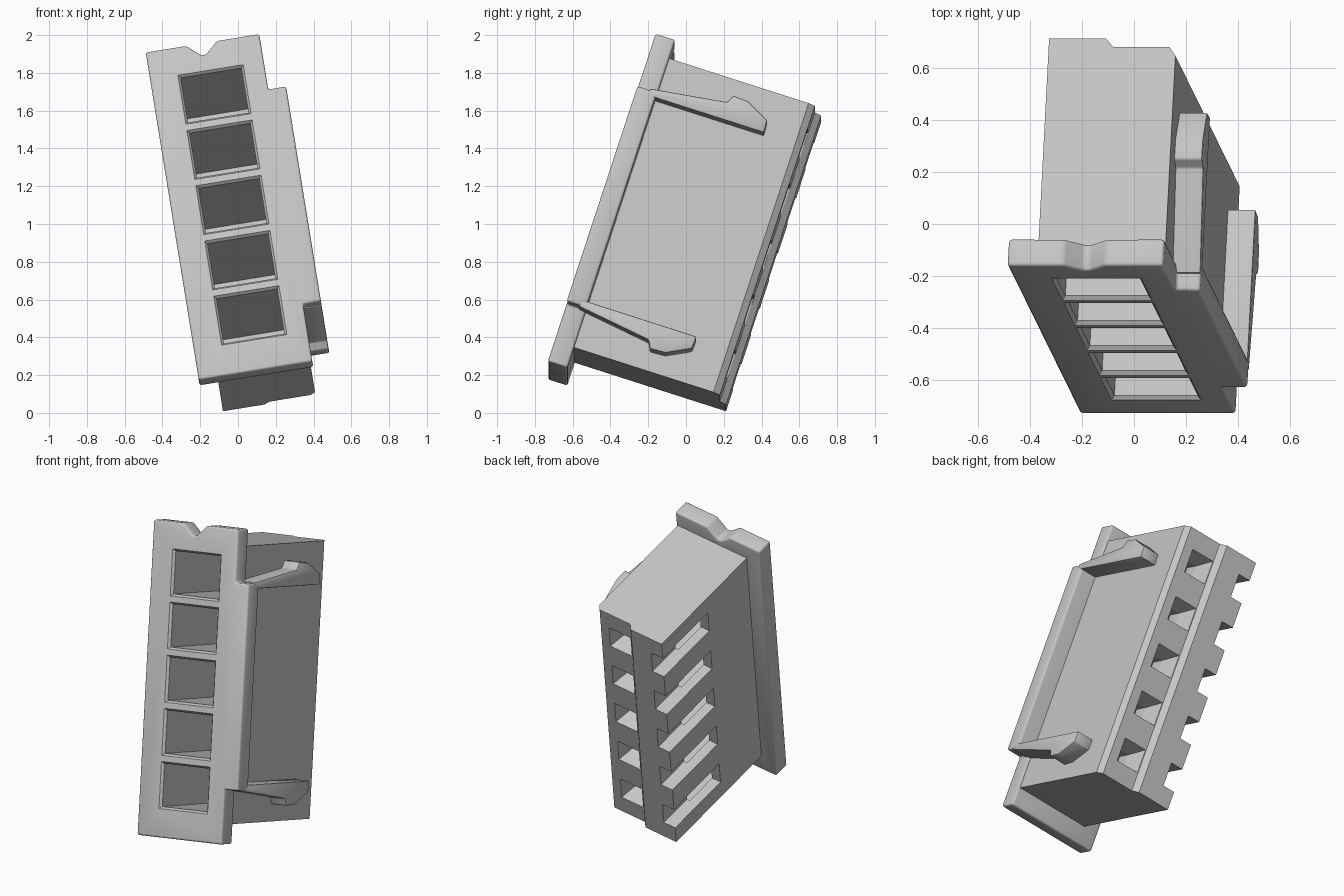
import bpy, bmesh, math
from mathutils import Matrix, Vector

cube = bpy.data.objects.get("Cube")
if cube:
    bpy.data.objects.remove(cube)

# Local frame: x = width, y = depth (front to back), z = along the row of cavities
TILT = (Matrix.Translation((0, 0, 1))
        @ Matrix.Rotation(math.radians(-9.2), 4, 'Y')
        @ Matrix.Rotation(math.radians(-18), 4, 'X'))
MID, PITCH = -0.038, 0.3115
FRONT, FLANGE_BACK = -0.455, -0.346
ROW = [MID + PITCH * i for i in range(-2, 3)]

plastic = bpy.data.materials.new("grey plastic")
plastic.use_nodes = True
plastic.diffuse_color = (0.56, 0.56, 0.56, 1)
plastic.node_tree.nodes["Principled BSDF"].inputs["Base Color"].default_value = (0.56, 0.56, 0.56, 1)


def finish(name, bm):
    bmesh.ops.recalc_face_normals(bm, faces=bm.faces)
    mesh = bpy.data.meshes.new(name)
    bm.to_mesh(mesh)
    bm.free()
    mesh.materials.append(plastic)
    obj = bpy.data.objects.new(name, mesh)
    obj.matrix_world = TILT
    bpy.context.collection.objects.link(obj)
    return obj


def loft(bm, bottom, top):
    """Closed solid between two matching outlines."""
    a = [bm.verts.new(p) for p in bottom]
    b = [bm.verts.new(p) for p in top]
    bm.faces.new(a)
    bm.faces.new(b[::-1])
    for i in range(len(a)):
        j = (i + 1) % len(a)
        bm.faces.new((a[i], a[j], b[j], b[i]))


def prism(name, outline, axis, start, end):
    """Extrude a 2D outline along the given local axis."""
    def place(t):
        pts = []
        for p in outline:
            v = list(p)
            v.insert(axis, t)
            pts.append(Vector(v))
        return pts
    bm = bmesh.new()
    loft(bm, place(start), place(end))
    return finish(name, bm)


def rect(x, y, z, w, h):
    return [(x + sx * w / 2, y, z + sz * h / 2)
            for sx, sz in ((-1, -1), (1, -1), (1, 1), (-1, 1))]


def cutter(name, x, sections):
    """Row of tapered rectangular pockets; sections are (depth, width, height)."""
    bm = bmesh.new()
    for z in ROW:
        rings = [[bm.verts.new(p) for p in rect(x, d, z, w, h)] for d, w, h in sections]
        bm.faces.new(rings[0])
        bm.faces.new(rings[-1][::-1])
        for a, b in zip(rings, rings[1:]):
            for i in range(4):
                j = (i + 1) % 4
                bm.faces.new((a[i], a[j], b[j], b[i]))
    obj = finish(name, bm)
    obj.hide_render = True
    return obj


def apply(obj, kind, **settings):
    mod = obj.modifiers.new(kind, kind)
    for key, value in settings.items():
        setattr(mod, key, value)
    bpy.ops.object.select_all(action='DESELECT')
    bpy.context.view_layer.objects.active = obj
    obj.select_set(True)
    bpy.ops.object.modifier_apply(modifier=mod.name)


def cut(obj, tool):
    apply(obj, 'BOOLEAN', operation='DIFFERENCE', solver='EXACT', object=tool)


def bevel(obj, width, segments):
    apply(obj, 'BEVEL', width=width, segments=segments, limit_method='ANGLE',
          angle_limit=math.radians(25))
    bpy.ops.object.shade_smooth_by_angle(angle=math.radians(35))


# Front flange with a keying notch on top and a widened side for the latch frame
flange = prism("front_flange", [
    (-0.337, -0.968), (0.272, -0.968), (0.272, -0.644), (0.368, -0.644),
    (0.368, 0.568), (0.272, 0.568), (0.272, 0.88), (0.045, 0.88),
    (-0.025, 0.815), (-0.05, 0.815), (-0.12, 0.88), (-0.337, 0.88)],
    1, FRONT, FLANGE_BACK)
bevel(flange, 0.02, 3)

# Housing body with a stepped, chamfered back
body = prism("housing_body", [
    (-0.237, FLANGE_BACK), (0.26, FLANGE_BACK), (0.26, 0.43), (0.235, 0.465),
    (0.015, 0.465), (-0.015, 0.5), (-0.237, 0.5)], 2, MID - 0.815, MID + 0.815)

# Terminal cavities, rear funnels and side slots
cavity = cutter("cavity_cutter", -0.013, [
    (FRONT - 0.02, 0.35, 0.276), (FRONT, 0.35, 0.276),
    (FRONT + 0.015, 0.325, 0.252), (0.27, 0.325, 0.252)])
funnel = cutter("funnel_cutter", 0.097, [
    (0.25, 0.08, 0.075), (0.36, 0.08, 0.075), (0.465, 0.155, 0.15), (0.52, 0.155, 0.15)])
slot = cutter("slot_cutter", -0.21, [(0.05, 0.11, 0.15), (0.55, 0.11, 0.15)])
cut(flange, cavity)
for tool in (cavity, funnel, slot):
    cut(body, tool)
for tool in (cavity, funnel, slot):
    bpy.data.objects.remove(tool)

# Latch arms with hooked ends, mirrored about the middle of the row
arm = [(FLANGE_BACK - 0.04, 0.537), (0.259, 0.537), (0.255, 0.606), (0.129, 0.671),
       (0.044, 0.676), (0.022, 0.633), (FLANGE_BACK - 0.04, 0.576)]
for name, side in (("upper_latch_arm", 1), ("lower_latch_arm", -1)):
    outline = [(d, MID + side * (z - MID)) for d, z in arm]
    bevel(prism(name, outline, 0, 0.25, 0.368), 0.008, 2)
